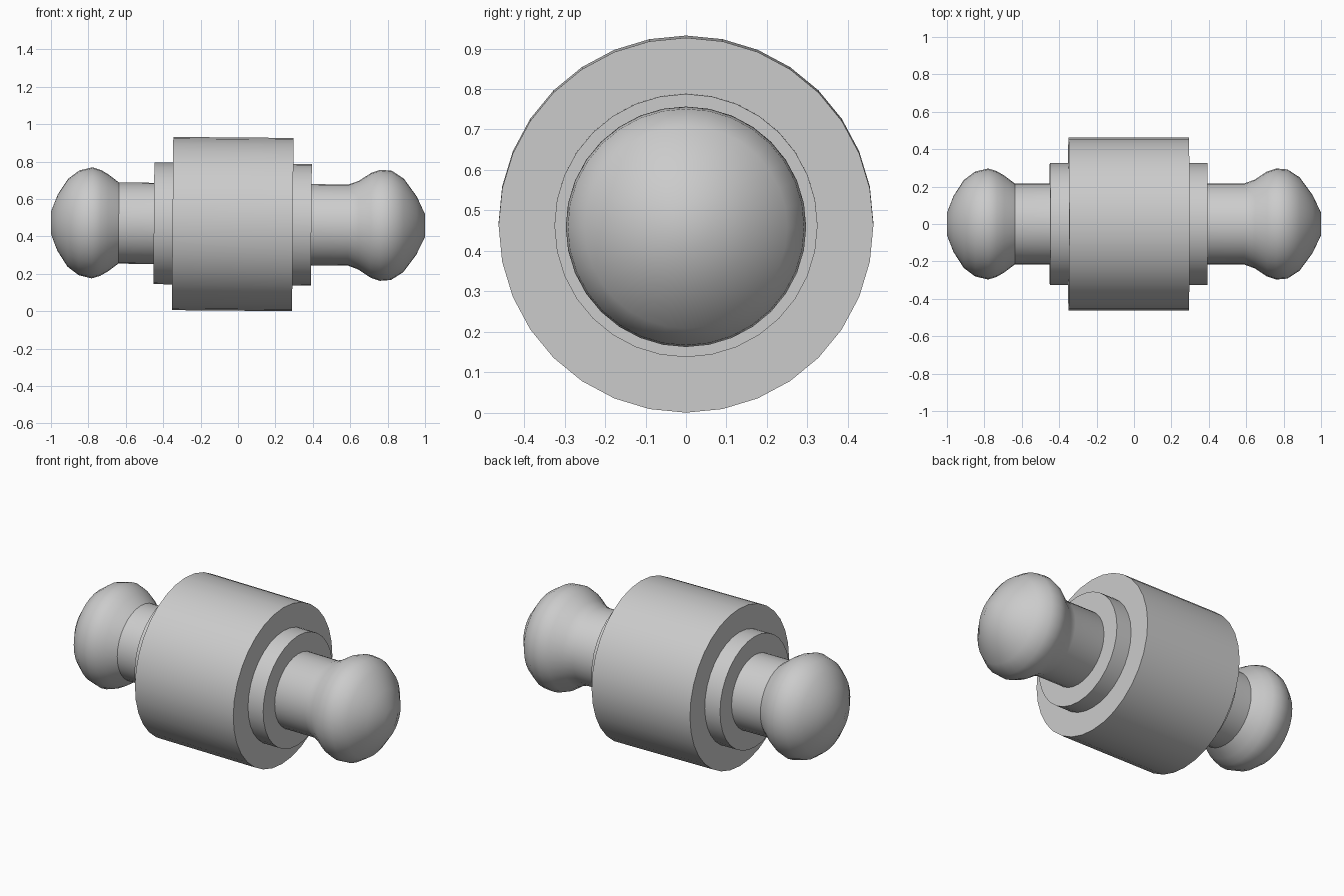
import bpy, bmesh, math
from mathutils import Matrix

if "Cube" in bpy.data.objects:
    bpy.data.objects.remove(bpy.data.objects["Cube"])

SIDES = 32
# the whole axle leans very slightly down towards +x
PLACE = Matrix.Translation((0, 0, 0.466)) @ Matrix.Rotation(0.0085, 4, 'Y')


def lathe(name, profile, angle=35):
    """Spin (x, radius) points around the x axis and cap both ends."""
    bm = bmesh.new()
    rings = []
    for x, r in profile:
        ring = []
        for i in range(SIDES):
            a = 2 * math.pi * i / SIDES
            ring.append(bm.verts.new((x, r * math.cos(a), r * math.sin(a))))
        rings.append(ring)
    for a, b in zip(rings, rings[1:]):
        for i in range(SIDES):
            j = (i + 1) % SIDES
            bm.faces.new((a[i], a[j], b[j], b[i]))
    bm.faces.new(rings[0])
    bm.faces.new(rings[-1])
    bmesh.ops.recalc_face_normals(bm, faces=bm.faces)
    bm.transform(PLACE)
    mesh = bpy.data.meshes.new(name)
    bm.to_mesh(mesh)
    bm.free()
    obj = bpy.data.objects.new(name, mesh)
    bpy.context.collection.objects.link(obj)
    bpy.ops.object.select_all(action='DESELECT')
    obj.select_set(True)
    bpy.context.view_layer.objects.active = obj
    bpy.ops.object.shade_smooth_by_angle(angle=math.radians(angle))
    return obj


# wide middle drum
lathe("drum", [(-0.35, 0.463), (0.293, 0.463)])

# stepped collar showing at both ends of the drum
lathe("collar", [(-0.45, 0.325), (0.392, 0.325)])

# rod with a rounded knob at each end: crisp neck on the left, flared on the right
lathe("rod_with_knobs", [
    (-1.0, 0.06), (-0.965, 0.15), (-0.91, 0.235), (-0.85, 0.28),
    (-0.78, 0.297), (-0.735, 0.283), (-0.695, 0.26), (-0.638, 0.217),
    (0.59, 0.217), (0.645, 0.237), (0.71, 0.28), (0.76, 0.297),
    (0.82, 0.292), (0.885, 0.25), (0.955, 0.155), (1.0, 0.06)], 32)
